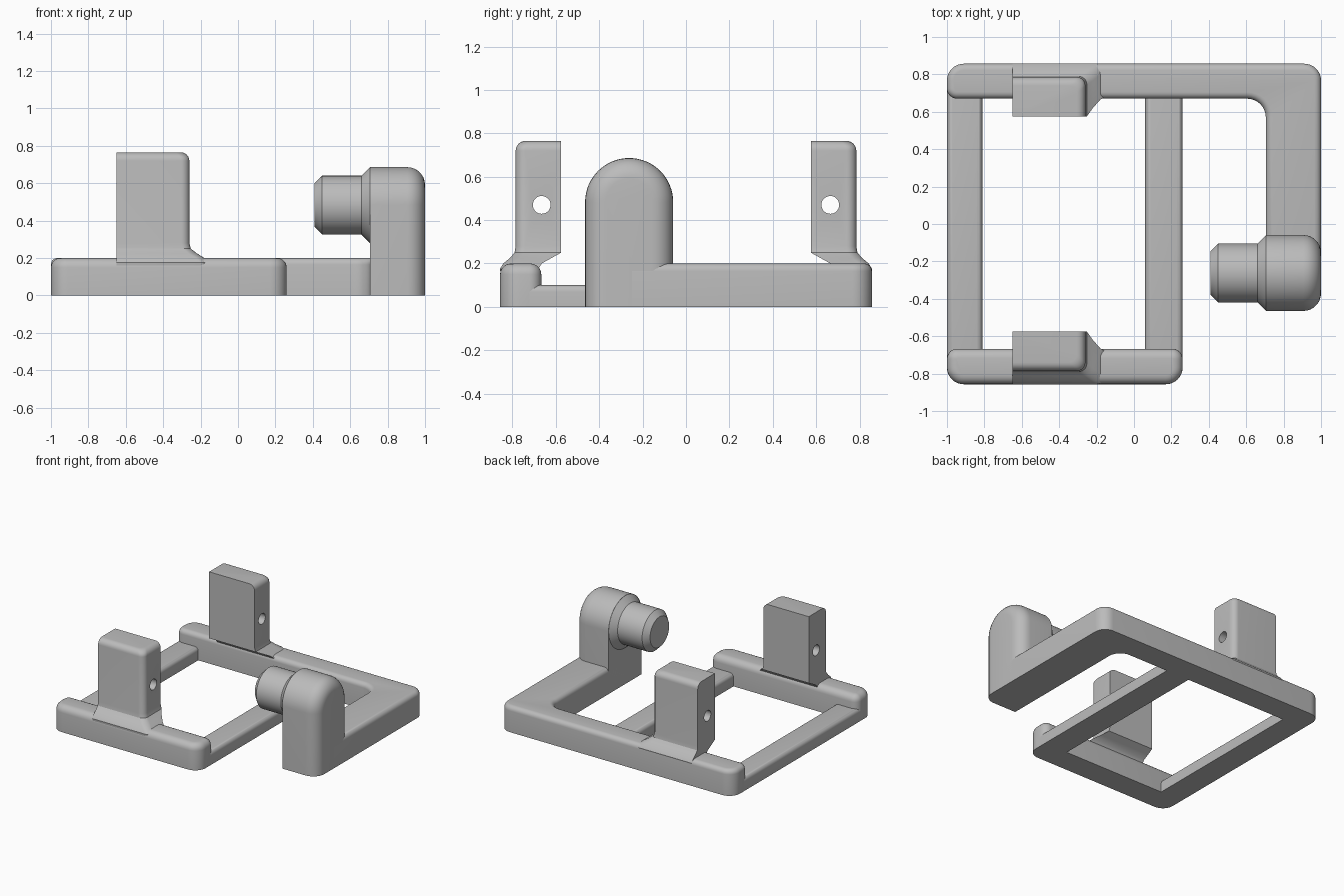
import bpy, bmesh, math
from mathutils import Vector

if "Cube" in bpy.data.objects:
    bpy.data.objects.remove(bpy.data.objects["Cube"], do_unlink=True)

GREY = (0.5, 0.5, 0.5, 1)
mat = bpy.data.materials.new("matte_grey")
mat.use_nodes = True
mat.diffuse_color = GREY
mat.node_tree.nodes["Principled BSDF"].inputs["Base Color"].default_value = GREY


def rounded(points):
    """Closed 2D outline from (x, y, corner radius), right-angled corners."""
    out = []
    for i, (x, y, r) in enumerate(points):
        p = Vector((x, y))
        if r == 0:
            out.append(p)
            continue
        a = (Vector(points[i - 1][:2]) - p).normalized()
        b = (Vector(points[(i + 1) % len(points)][:2]) - p).normalized()
        centre = p + (a + b) * r
        for k in range(9):
            t = math.pi / 2 * k / 8
            out.append(centre - b * r * math.cos(t) - a * r * math.sin(t))
    return out


def loft(name, rings, bevel_rule=None, bevel=0.0):
    """Skin a stack of rings, cap both ends, optionally bevel chosen edges."""
    bm = bmesh.new()
    rows = [[bm.verts.new(p) for p in ring] for ring in rings]
    n = len(rows[0])
    for low, high in zip(rows, rows[1:]):
        for i in range(n):
            j = (i + 1) % n
            bm.faces.new((low[i], low[j], high[j], high[i]))
    bm.faces.new(rows[0][::-1])
    bm.faces.new(rows[-1])
    bmesh.ops.recalc_face_normals(bm, faces=bm.faces)
    if bevel_rule:
        edges = [e for e in bm.edges if all(bevel_rule(v.co) for v in e.verts)]
        bmesh.ops.bevel(bm, geom=edges, offset=bevel, segments=5,
                        profile=0.5, affect='EDGES', clamp_overlap=False)
        bmesh.ops.recalc_face_normals(bm, faces=bm.faces)
    mesh = bpy.data.meshes.new(name)
    bm.to_mesh(mesh)
    bm.free()
    mesh.materials.append(mat)
    obj = bpy.data.objects.new(name, mesh)
    bpy.context.collection.objects.link(obj)
    return obj


def smooth(obj):
    bpy.ops.object.select_all(action='DESELECT')
    obj.select_set(True)
    bpy.context.view_layer.objects.active = obj
    bpy.ops.object.shade_smooth_by_angle(angle=math.radians(30))


def slab(name, points, height, bevel):
    """Flat bar with softened top edges."""
    outline = rounded(points)
    rings = [[(p.x, p.y, z) for p in outline] for z in (0, height)]
    smooth(loft(name, rings, lambda c: c.z > height - 0.001, bevel))


def circle(x, y, z, r, n=48):
    return [(x, y + r * math.cos(2 * math.pi * i / n),
             z + r * math.sin(2 * math.pi * i / n)) for i in range(n)]


# Base frame: front rail, back rail with its side arm, two low cross bars
slab("front_rail", [(-1, -0.857, 0.09), (0.26, -0.857, 0.09),
                    (0.26, -0.667, 0.055), (-1, -0.667, 0.055)], 0.2, 0.05)
slab("back_rail_and_arm", [(-1, 0.67, 0.055), (0.705, 0.67, 0.1), (0.705, -0.25, 0),
                           (1, -0.25, 0), (1, 0.857, 0.09), (-1, 0.857, 0.09)], 0.2, 0.035)
for name, x0, x1 in (("right_cross_bar", -1, -0.81), ("left_cross_bar", 0.06, 0.26)):
    slab(name, [(x0, -0.76, 0), (x1, -0.76, 0), (x1, 0.76, 0), (x0, 0.76, 0)], 0.1, 0.03)


# Drilled uprights, flaring out into the rails
def upright(name, side):
    sections = [(0.1, -0.17, 0.85, 0.70), (0.175, -0.155, 0.857, 0.68),
                (0.2, -0.18, 0.842, 0.665), (0.225, -0.22, 0.812, 0.62),
                (0.25, -0.252, 0.79, 0.575), (0.28, -0.26, 0.785, 0.575)]
    top, r = 0.765, 0.045
    for k in range(7):
        t = math.pi / 2 * k / 6
        inset = r * (1 - math.cos(t))
        sections.append((top - r + r * math.sin(t), -0.26 - inset, 0.785 - inset, 0.575))
    rings = []
    for z, right, outer, inner in sections:
        outline = rounded([(-0.65, inner, 0), (right, inner, 0),
                           (right, outer, 0.045), (-0.65, outer, 0)])
        rings.append([(p.x, side * p.y, z) for p in outline])
    obj = loft(name, rings)
    drill = loft("drill", [circle(x, side * 0.665, 0.47, 0.041, 32) for x in (-0.8, 0)])
    cut = obj.modifiers.new("hole", 'BOOLEAN')
    cut.operation, cut.solver, cut.object = 'DIFFERENCE', 'EXACT', drill
    bpy.context.view_layer.objects.active = obj
    bpy.ops.object.modifier_apply(modifier=cut.name)
    bpy.data.objects.remove(drill, do_unlink=True)
    smooth(obj)


upright("front_upright", -1)
upright("back_upright", 1)

# Arched post on the arm, outer edge rounded except along the ground
CY, CZ, R = -0.262, 0.483, 0.203
arch = [(CY - R, 0), (CY + R, 0)]
arch += [(CY + R * math.cos(math.pi * k / 32), CZ + R * math.sin(math.pi * k / 32))
         for k in range(33)]


def outer_arch(c):
    return c.x > 0.99


post = loft("arched_post", [[(x, y, z) for y, z in arch] for x in (0.705, 1)])
bm = bmesh.new()
bm.from_mesh(post.data)
rim = [e for e in bm.edges if all(outer_arch(v.co) for v in e.verts)
       and max(v.co.z for v in e.verts) > 0.01]
bmesh.ops.bevel(bm, geom=rim, offset=0.095, segments=7, profile=0.5,
                affect='EDGES', clamp_overlap=False)
bmesh.ops.recalc_face_normals(bm, faces=bm.faces)
bm.to_mesh(post.data)
bm.free()
smooth(post)

# Stepped round peg pointing inward from the post
peg = [(0.41, 0.117), (0.45, 0.157), (0.66, 0.157), (0.705, 0.202), (0.73, 0.17)]
smooth(loft("round_peg", [circle(x, CY, CZ, r) for x, r in peg]))
